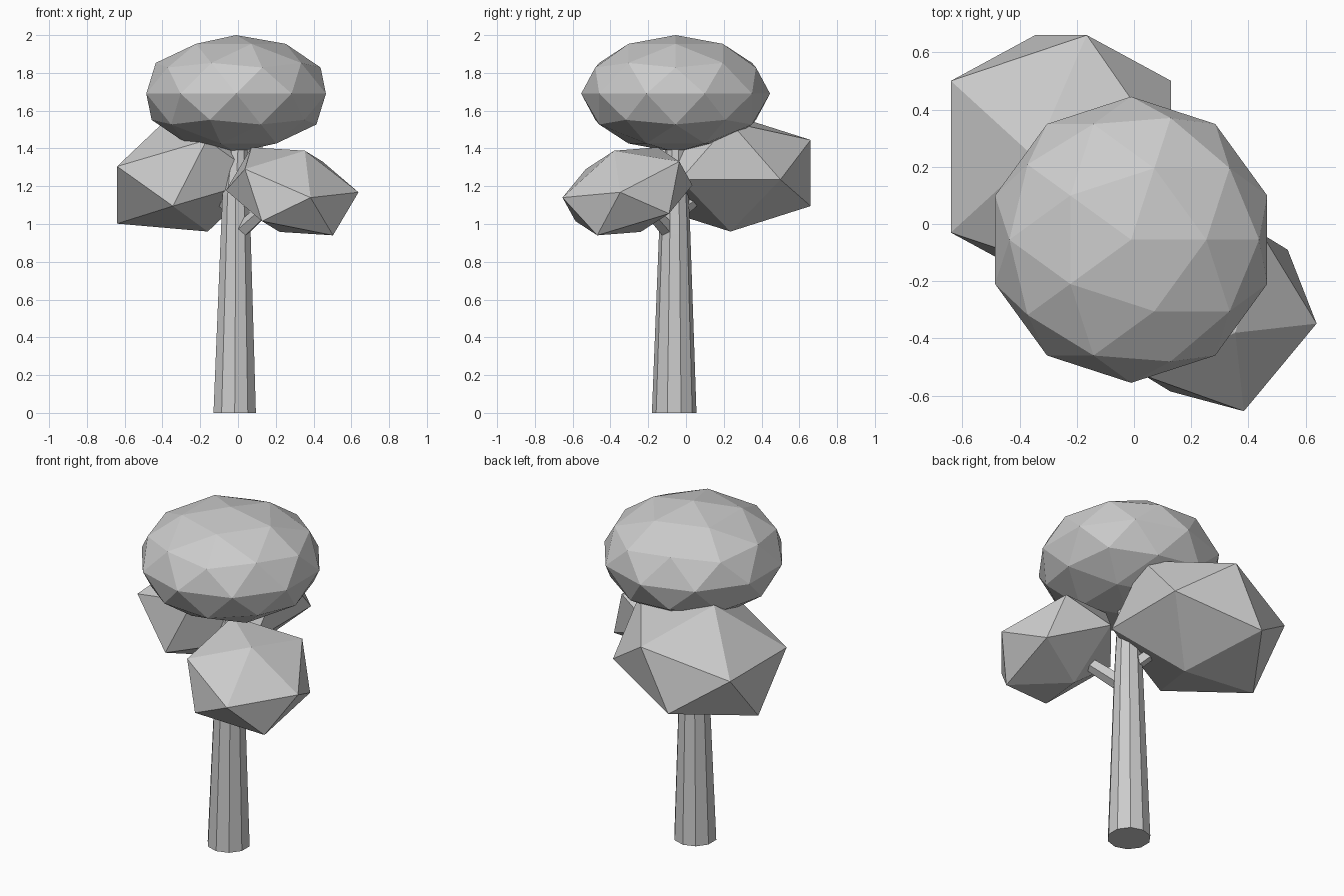
import bpy, bmesh, math
from mathutils import Vector, Matrix

if "Cube" in bpy.data.objects:
    bpy.data.objects.remove(bpy.data.objects["Cube"])


def finish(bm, name):
    bmesh.ops.recalc_face_normals(bm, faces=bm.faces)
    mesh = bpy.data.meshes.new(name)
    bm.to_mesh(mesh)
    bm.free()
    obj = bpy.data.objects.new(name, mesh)
    bpy.context.collection.objects.link(obj)
    return obj


def tube(name, rings, sides, axis=Vector((0, 0, 1))):
    """Loft flat-sided rings of (centre, radius) set across the axis."""
    bm = bmesh.new()
    rot = Vector((0, 0, 1)).rotation_difference(axis)
    loops = []
    for centre, r in rings:
        loops.append([bm.verts.new(Vector(centre) + rot @ Vector(
            (r * math.sin(math.tau * i / sides), r * math.cos(math.tau * i / sides), 0)))
            for i in range(sides)])
    for a, b in zip(loops, loops[1:]):
        for i in range(sides):
            j = (i + 1) % sides
            bm.faces.new((a[i], a[j], b[j], b[i]))
    bm.faces.new(loops[0])
    bm.faces.new(loops[-1])
    return finish(bm, name)


def branch(name, start, end, r0, r1):
    s, e = Vector(start), Vector(end)
    return tube(name, [(s, r0), (e, r1)], 5, (e - s).normalized())


def leaf_clump(name, centre, half):
    """Skewed icosahedron: six corner offsets, mirrored through the centre."""
    bm = bmesh.new()
    for h in half:
        for s in (1, -1):
            bm.verts.new(Vector(centre) + s * Vector(h))
    bmesh.ops.convex_hull(bm, input=bm.verts)
    return finish(bm, name)


# Tapered ten-sided trunk
tube("trunk", [((-.0175, -.0625, 0), .118), ((-.012, -.06, .95), .083),
               ((-.012, -.06, 1.15), .074), ((.002, -.055, 1.45), .05)], 10)

# Short branches reaching into the lower clumps
branch("right_branch", (.0, -.08, .95), (.2, -.24, 1.13), .045, .035)
branch("left_branch", (-.01, -.05, 1.05), (-.15, .13, 1.2), .04, .03)

# Round crown
bm = bmesh.new()
bmesh.ops.create_icosphere(bm, subdivisions=2, radius=1)
bmesh.ops.transform(bm, verts=bm.verts, matrix=Matrix.Translation((-.01, -.055, 1.69))
                    @ Matrix.Diagonal((.5, .5, .31, 1)))
finish(bm, "crown")

# Lower leaf clumps
leaf_clump("left_clump", (-.255, .235, 1.27), [
    (.385, .265, -.035), (.385, -.265, -.035), (.09, .425, .175),
    (-.09, .425, -.175), (.095, 0, -.31), (-.385, 0, -.268)])
leaf_clump("right_clump", (.287, -.31, 1.173), [
    (.351, -.038, -.005), (.097, -.344, -.033), (.067, -.07, .215),
    (.216, -.16, -.233), (.25, .22, -.118), (-.16, -.275, -.158)])
